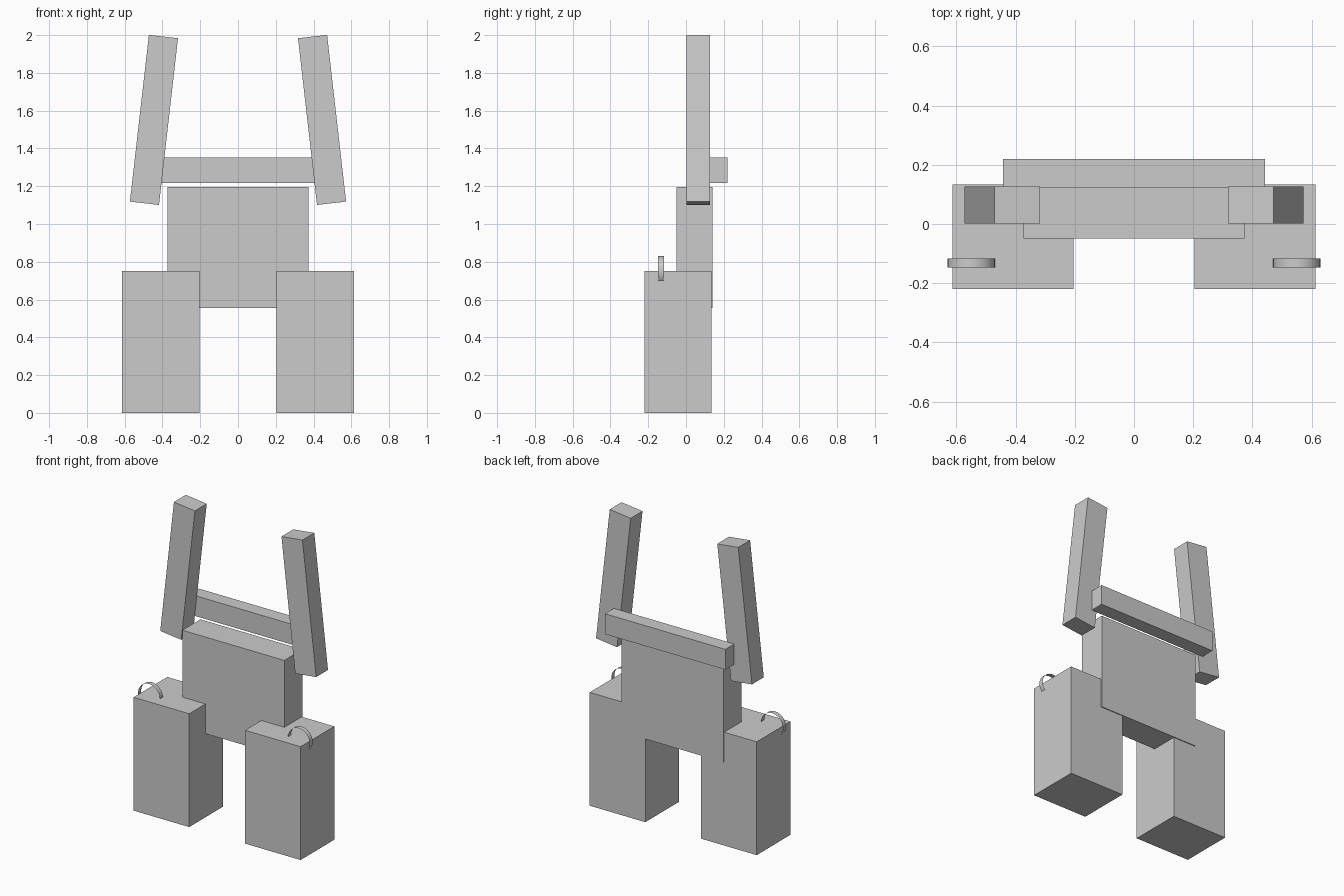
import bpy, math

if "Cube" in bpy.data.objects:
    bpy.data.objects.remove(bpy.data.objects["Cube"])


def box(name, lo, hi, tilt=0.0):
    """Box between two corners, tilted about y through its centre."""
    centre = [(a + b) / 2 for a, b in zip(lo, hi)]
    bpy.ops.mesh.primitive_cube_add(size=1, location=centre, rotation=(0, tilt, 0))
    ob = bpy.context.object
    ob.name = name
    ob.scale = [b - a for a, b in zip(lo, hi)]
    bpy.ops.object.transform_apply(location=False, rotation=False, scale=True)
    return ob


# Central body and the bar behind the shoulders
box("torso", (-0.374, -0.049, 0.555), (0.374, 0.14, 1.196))
box("shoulder_bar", (-0.442, 0.124, 1.217), (0.442, 0.219, 1.352))

for side, s in (("left", -1), ("right", 1)):
    # Block leg
    x0, x1 = sorted((s * 0.205, s * 0.613))
    box(side + "_leg", (x0, -0.219, 0), (x1, 0.134, 0.752))

    # Raised arm leaning inward at the top
    cx = s * 0.445
    box(side + "_arm", (cx - 0.0775, 0.002, 1.107), (cx + 0.0775, 0.126, 1.995),
        tilt=-s * math.radians(6.5))

    # Thin open ring half sunk into the leg top
    bpy.ops.mesh.primitive_cylinder_add(
        vertices=32, radius=0.08, depth=0.031, end_fill_type='NOTHING',
        location=(s * 0.55, -0.132, 0.75), rotation=(math.pi / 2, 0, 0))
    bpy.context.object.name = side + "_ring"
    bpy.ops.object.shade_smooth_by_angle()
